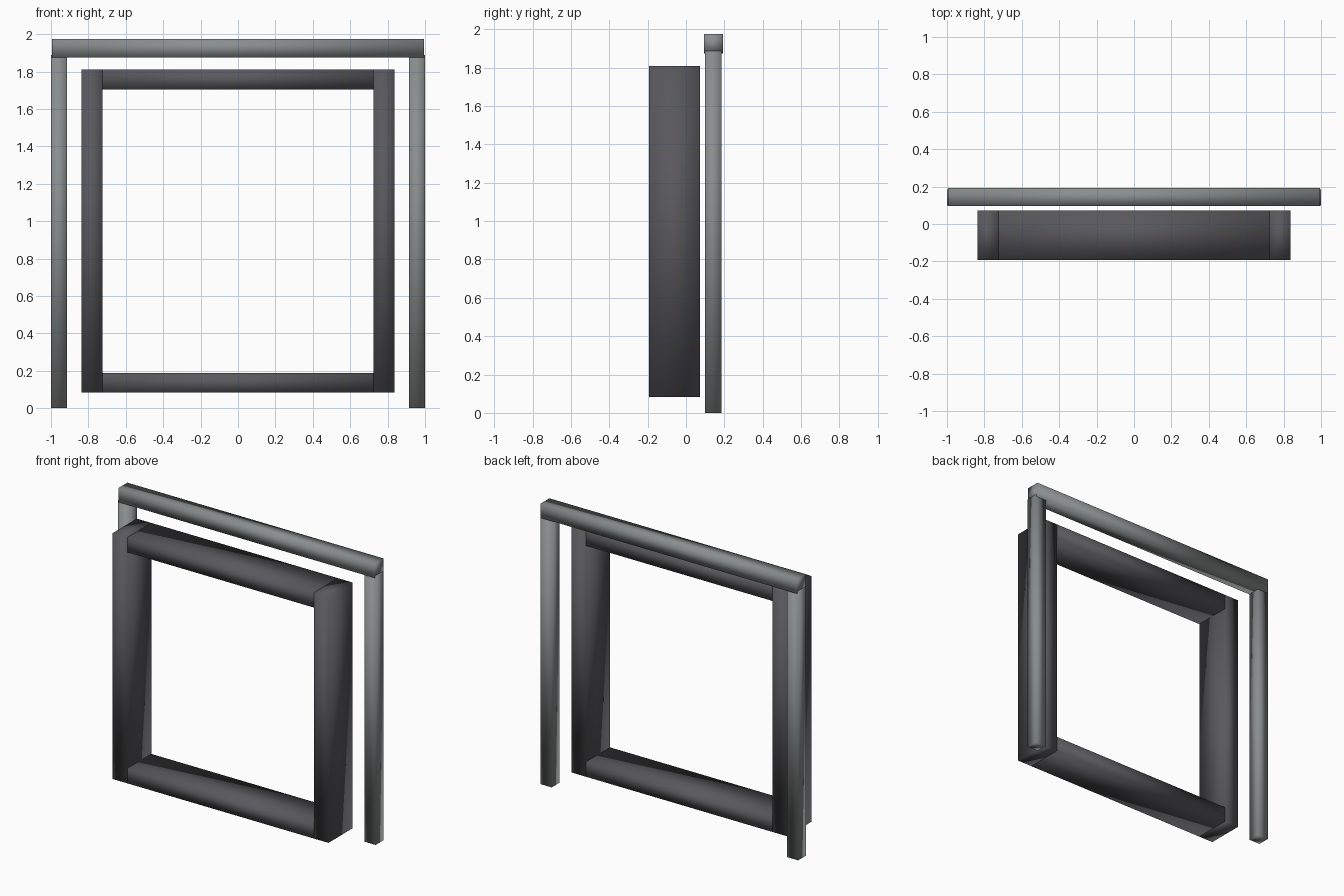
import bpy

if "Cube" in bpy.data.objects:
    bpy.data.objects.remove(bpy.data.objects["Cube"])


def material(name, rgb):
    mat = bpy.data.materials.new(name)
    mat.diffuse_color = (*rgb, 1.0)
    mat.use_nodes = True
    mat.node_tree.nodes["Principled BSDF"].inputs["Base Color"].default_value = mat.diffuse_color
    return mat


STEEL = material("steel_grey", (0.25, 0.27, 0.27))
DARK = material("dark_grey", (0.10, 0.10, 0.11))


def box(name, x, y, z, mat):
    """Softly shaded box spanning the given (min, max) ranges."""
    bpy.ops.mesh.primitive_cube_add(size=1)
    ob = bpy.context.object
    ob.name = ob.data.name = name
    for v in ob.data.vertices:
        for i, (lo, hi) in enumerate((x, y, z)):
            v.co[i] = hi if v.co[i] > 0 else lo
    ob.data.materials.append(mat)
    bpy.ops.object.shade_smooth()
    return ob


def span(side, a, b):
    return tuple(sorted((side * a, side * b)))


FRAME_Y = (-0.193, 0.073)

for side, label in ((-1, "left"), (1, "right")):
    # Slim outer posts behind the frame
    box(f"outer_post_{label}", span(side, 0.915, 1.0), (0.099, 0.184), (0.0, 1.888), STEEL)
    # Deep uprights of the inner frame
    box(f"frame_upright_{label}", span(side, 0.725, 0.838), FRAME_Y, (0.083, 1.81), DARK)

# Beam resting over the outer posts
box("outer_beam", (-0.995, 0.995), (0.095, 0.193), (1.875, 1.975), STEEL)

# Rails between the uprights
for label, z in (("bottom", (0.083, 0.188)), ("top", (1.705, 1.81))):
    box(f"frame_rail_{label}", (-0.725, 0.725), FRAME_Y, z, DARK)
